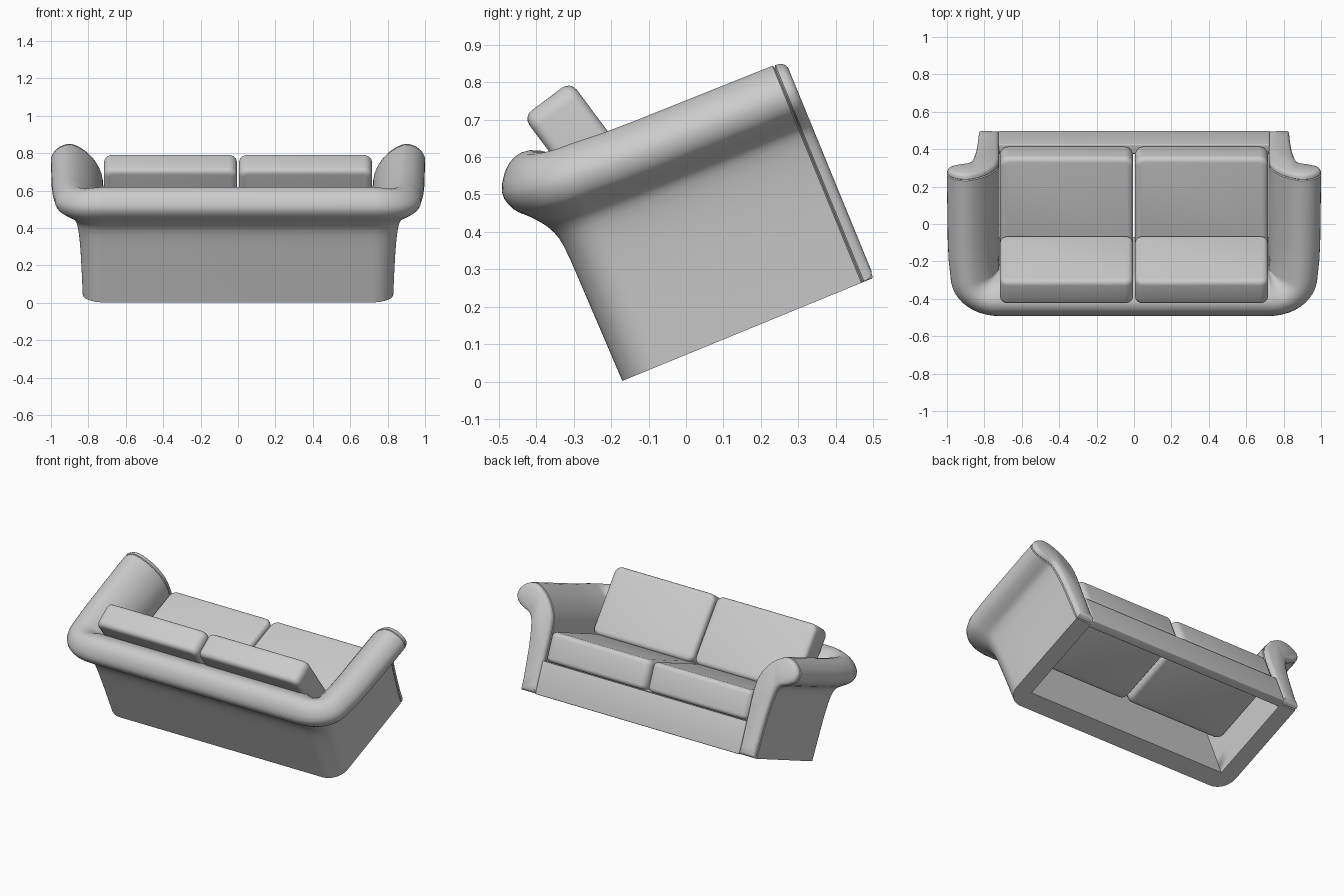
import bpy, bmesh, math
from mathutils import Matrix, Vector

if "Cube" in bpy.data.objects:
    bpy.data.objects.remove(bpy.data.objects["Cube"], do_unlink=True)

# Whole sofa is built upright, then tipped back onto its rear bottom edge
TILT = Matrix.Translation((0, -0.17, 0.002)) @ Matrix.Rotation(math.radians(22.3), 4, 'X')

fabric = bpy.data.materials.new("grey_fabric")
fabric.use_nodes = True
GREY = (0.6, 0.6, 0.6, 1)
fabric.diffuse_color = GREY
fabric.node_tree.nodes["Principled BSDF"].inputs["Base Color"].default_value = GREY


def finish(name, bm, matrix=Matrix(), mirror=False):
    bmesh.ops.recalc_face_normals(bm, faces=bm.faces)
    mesh = bpy.data.meshes.new(name)
    bm.to_mesh(mesh)
    bm.free()
    mesh.materials.append(fabric)
    ob = bpy.data.objects.new(name, mesh)
    bpy.context.collection.objects.link(ob)
    mesh.transform(TILT @ matrix)
    if mirror:
        mod = ob.modifiers.new("Mirror", 'MIRROR')
        mod.use_clip = True
    bpy.ops.object.select_all(action='DESELECT')
    ob.select_set(True)
    bpy.context.view_layer.objects.active = ob
    bpy.ops.object.shade_smooth_by_angle(angle=math.radians(38))
    return ob


def smooth_profile(pts, steps=3):
    """Catmull-Rom curve through the points."""
    p = [Vector(q) for q in pts]
    p = [p[0]] + p + [p[-1]]
    out = []
    for a, b, c, d in zip(p, p[1:], p[2:], p[3:]):
        for i in range(steps):
            t = i / steps
            out.append(0.5 * (2 * b + (c - a) * t + (2 * a - 5 * b + 4 * c - d) * t * t
                              + (3 * b - a - 3 * c + d) * t ** 3))
    return out + [p[-1]]


def inset(prof, dist):
    """Shrink a closed profile along its own normals."""
    out = []
    for i, q in enumerate(prof):
        t = (prof[(i + 1) % len(prof)] - prof[i - 1]).normalized()
        out.append(q + Vector((t.y, -t.x)) * dist)
    return out


# Cross-sections: (distance outward from inner wall, height)
ARM = smooth_profile([(0, 0), (0, .2), (0, .39), (.02, .487), (.08, .573), (.165, .625),
                      (.235, .61), (.279, .555), (.268, .5), (.222, .468), (.17, .445),
                      (.145, .39), (.125, .25), (.11, 0)])
BACK = smooth_profile([(0, 0), (0, .2), (0, .42), (.005, .53), (.03, .61), (.105, .664),
                       (.17, .652), (.216, .59), (.205, .535), (.17, .497), (.135, .45),
                       (.118, .39), (.114, .25), (.11, 0)])
CX, CY = 0.72, 0.11      # inner back corner


def blend(f):
    return [b.lerp(a, f) for a, b in zip(ARM, BACK)]


# Rolled back and arms: one half swept along back, round the corner and up the arm
rings = [[(0, CY - r, v) for r, v in BACK]]
for i in range(13):
    t = math.pi / 2 * i / 12
    f = 0.7 * (0.5 - 0.5 * math.cos(2 * t))
    rings.append([(CX + r * math.sin(t), CY - r * math.cos(t), v) for r, v in blend(f)])
for y, f in ((.2, .85), (.3, .92), (.5, .96), (.69, 1)):
    rings.append([(CX + r, y, v) for r, v in blend(f)])
# Seam and padded front panel of the arm
for y, d in ((.694, .007), (.698, .001), (.712, .003), (.721, .009), (.727, .02)):
    rings.append([(CX + r, y, max(v, 0)) for r, v in inset(ARM, d)])

bm = bmesh.new()
vr = [[bm.verts.new(co) for co in ring] for ring in rings]
n = len(ARM)
for a, b in zip(vr, vr[1:]):
    for i in range(n):
        j = (i + 1) % n
        bm.faces.new((a[i], a[j], b[j], b[i]))
bm.faces.new(vr[-1])
bmesh.ops.remove_doubles(bm, verts=bm.verts, dist=1e-5)
finish("back_and_arms", bm, mirror=True)


def padded_box(name, size, centre, lean=0, corner=.045, edge=.028):
    """Box with rounded corners across its thickness (z) and softened rims."""
    bm = bmesh.new()
    bmesh.ops.create_cube(bm, size=1)
    bmesh.ops.scale(bm, vec=size, verts=bm.verts)

    def along_z(e):
        return abs(e.verts[0].co.z - e.verts[1].co.z) > 1e-4
    bmesh.ops.bevel(bm, geom=[e for e in bm.edges if along_z(e)], offset=corner,
                    segments=5, profile=.5, affect='EDGES')
    bmesh.ops.bevel(bm, geom=[e for e in bm.edges if not along_z(e)], offset=edge,
                    segments=4, profile=.5, affect='EDGES')
    m = Matrix.Translation(centre) @ Matrix.Rotation(math.radians(lean), 4, 'X')
    return finish(name, bm, m)


# Loose cushions, one pair per side
for side, s in (("right", -1), ("left", 1)):
    padded_box(side + "_seat_cushion", (.712, .54, .18), (s * .361, .452, .291))
    padded_box(side + "_back_cushion", (.712, .425, .158), (s * .361, .152, .567), lean=104.4)

# Front rail under the seat
padded_box("front_rail", (1.45, .055, .2), (0, .697, .1), corner=.008, edge=.006)
